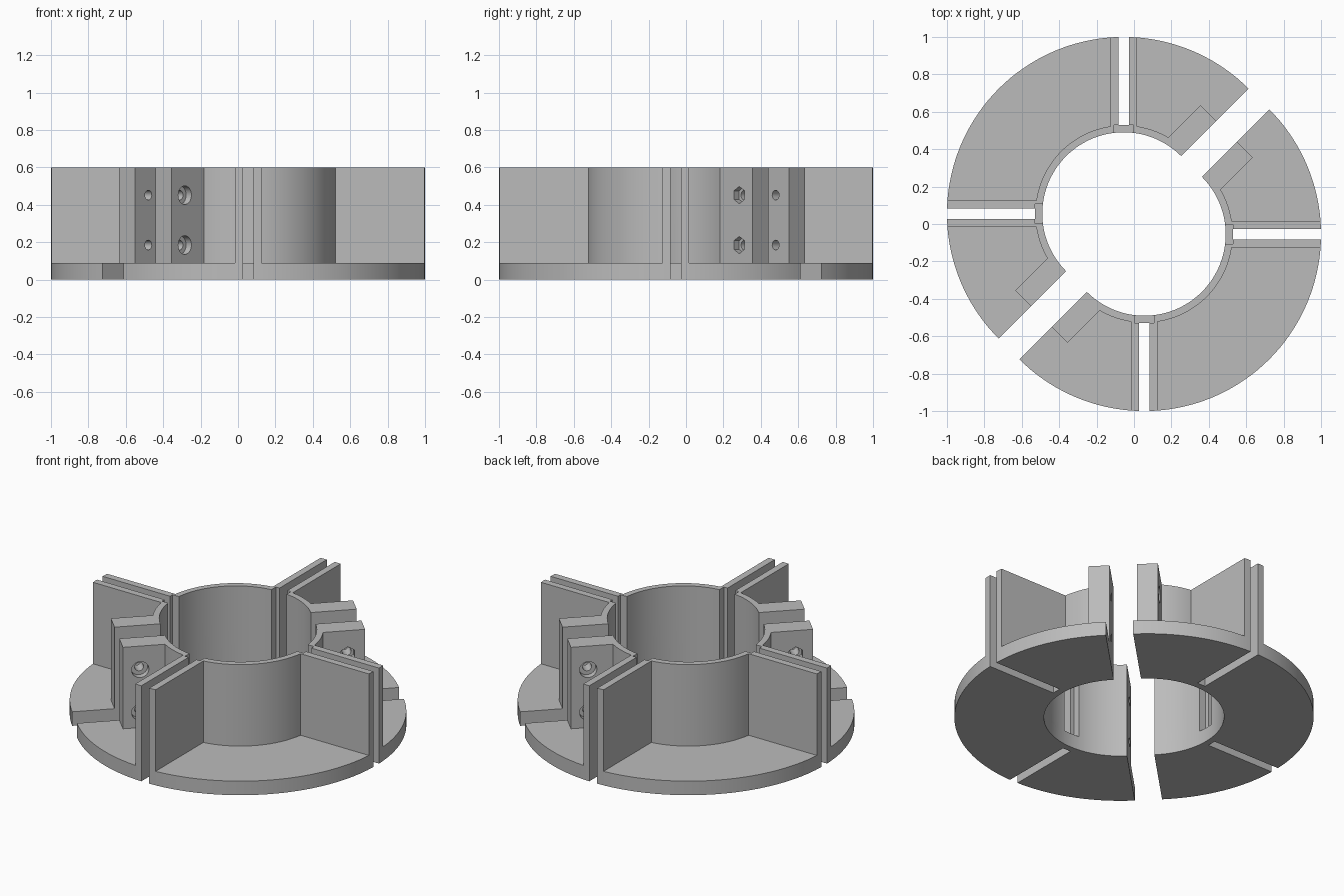
import bpy
import bmesh
from math import cos, sin, pi, radians
from mathutils import Matrix, Vector

R_OUT, R_IN, R_WALL = 0.945, 0.435, 0.4725
HEIGHT, FLANGE = 0.6, 0.088
SPLIT = 0.078            # distance of each half from the middle
SLOT, RIB, POCKET = 0.0275, 0.07, 0.053
POCKET_END = 0.475
EAR_END, EAR_THICK = 0.70, 0.12
BOLT_X, BOLT_Z = 0.6, (0.185, 0.452)

if "Cube" in bpy.data.objects:
    bpy.data.objects.remove(bpy.data.objects["Cube"], do_unlink=True)

grey = bpy.data.materials.new("plain grey")
grey.use_nodes = True
colour = (0.5, 0.5, 0.5, 1)
grey.diffuse_color = colour
grey.node_tree.nodes["Principled BSDF"].inputs["Base Color"].default_value = colour


def make_object(name, bm):
    bmesh.ops.recalc_face_normals(bm, faces=bm.faces)
    mesh = bpy.data.meshes.new(name)
    bm.to_mesh(mesh)
    bm.free()
    mesh.materials.append(grey)
    obj = bpy.data.objects.new(name, mesh)
    bpy.context.collection.objects.link(obj)
    return obj


def prism(name, outline, z0, z1, turn=0):
    """Extrude an outline upward, turned about the z axis."""
    bm = bmesh.new()
    face = bm.faces.new([bm.verts.new((x, y, z0)) for x, y in outline])
    top = bmesh.ops.extrude_face_region(bm, geom=[face])["geom"]
    bmesh.ops.translate(bm, vec=(0, 0, z1 - z0),
                        verts=[v for v in top if isinstance(v, bmesh.types.BMVert)])
    bmesh.ops.rotate(bm, verts=bm.verts, matrix=Matrix.Rotation(turn, 3, 'Z'))
    return make_object(name, bm)


def bolt_cutter(x, z, y0, y1, radius, sides):
    """Round or six-sided cutter running along y, one corner up."""
    bm = bmesh.new()
    bmesh.ops.create_cone(bm, cap_ends=True, segments=sides, radius1=radius,
                          radius2=radius, depth=y1 - y0)
    bmesh.ops.rotate(bm, verts=bm.verts, matrix=Matrix.Rotation(pi / 2, 3, 'X'))
    bmesh.ops.translate(bm, verts=bm.verts, vec=(x, (y0 + y1) / 2, z))
    return make_object("bolt_cutter", bm)


def combine(target, tool, operation):
    """Apply a boolean and discard the tool."""
    mod = target.modifiers.new("join", 'BOOLEAN')
    mod.operation, mod.object, mod.solver = operation, tool, 'EXACT'
    mesh = bpy.data.meshes.new_from_object(
        target.evaluated_get(bpy.context.evaluated_depsgraph_get()))
    target.modifiers.clear()
    target.data = mesh
    bpy.data.objects.remove(tool, do_unlink=True)


def box(x0, x1, y0, y1):
    return [(x0, y0), (x1, y0), (x1, y1), (x0, y1)]


def arc(radius, steps=72):
    return [(radius * cos(pi * i / steps), radius * sin(pi * i / steps))
            for i in range(steps + 1)]


def half_ring(outer, inner):
    return arc(outer) + arc(inner)[::-1]


# Upright wall, ribs and clamping ears, trimmed to the ring outline
half = prism("left_clamp_half", half_ring(R_WALL, R_IN - 0.02), 0, HEIGHT)
for turn in (radians(45), radians(135)):
    combine(half, prism("rib", box(0.455, 1.1, -RIB, RIB), 0, HEIGHT, turn), 'UNION')
for side in (-1, 1):
    xs = sorted((side * 0.40, side * EAR_END))
    combine(half, prism("ear", box(*xs, -0.1, EAR_THICK), 0, HEIGHT), 'UNION')
ring = half_ring(R_OUT, R_IN)
combine(half, prism("envelope", ring, -0.1, 1), 'INTERSECT')

# Base flange
combine(half, prism("flange", ring, 0, FLANGE), 'UNION')

# Panel slots with a wider pocket behind the wall
t_slot = [(0.38, -POCKET), (POCKET_END, -POCKET), (POCKET_END, -SLOT), (1.2, -SLOT),
          (1.2, SLOT), (POCKET_END, SLOT), (POCKET_END, POCKET), (0.38, POCKET)]
for turn in (radians(45), radians(135)):
    combine(half, prism("slot", t_slot, FLANGE, 1, turn), 'DIFFERENCE')
    combine(half, prism("slot", box(POCKET_END, 1.2, -SLOT, SLOT), -0.1, 0.3, turn),
            'DIFFERENCE')

# Bolt holes: round recess on one ear, six-sided nut recess on the other
for z in BOLT_Z:
    for x, radius, sides in ((BOLT_X, 0.05, 32), (-BOLT_X, 0.046, 6)):
        combine(half, bolt_cutter(x, z, -0.1, 0.3, 0.026, 24), 'DIFFERENCE')
        combine(half, bolt_cutter(x, z, EAR_THICK - 0.04, 0.3, radius, sides), 'DIFFERENCE')

# Place the two matching halves on either side of the diagonal gap
other = half.copy()
other.data = half.data.copy()
other.name = "right_clamp_half"
bpy.context.collection.objects.link(other)
for obj, turn in ((half, radians(45)), (other, radians(225))):
    obj.data.transform(Matrix.Rotation(turn, 4, 'Z') @ Matrix.Translation(Vector((0, SPLIT, 0))))
    bpy.ops.object.select_all(action='DESELECT')
    obj.select_set(True)
    bpy.context.view_layer.objects.active = obj
    bpy.ops.object.shade_smooth_by_angle(angle=radians(30))
half.name, other.name = "back_clamp_half", "front_clamp_half"
